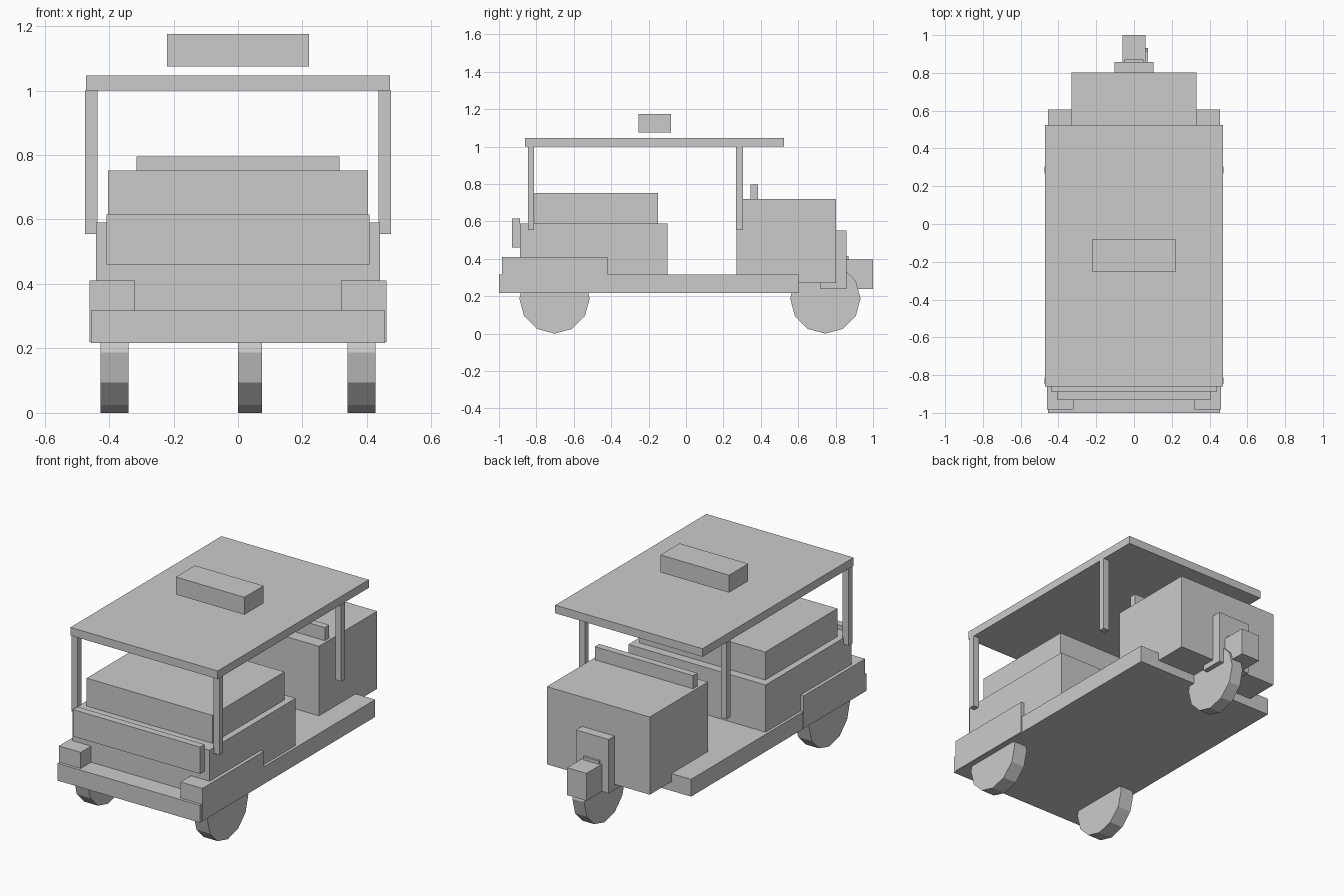
import bpy, bmesh, math
from mathutils import Matrix

if "Cube" in bpy.data.objects:
    bpy.data.objects.remove(bpy.data.objects["Cube"])


def finish(name, bm):
    mesh = bpy.data.meshes.new(name)
    bm.to_mesh(mesh)
    bm.free()
    obj = bpy.data.objects.new(name, mesh)
    bpy.context.collection.objects.link(obj)
    return obj


def box(name, x, y, z):
    """Box from (min, max) ranges on each axis."""
    bm = bmesh.new()
    size = [r[1] - r[0] for r in (x, y, z)]
    mid = [(r[0] + r[1]) / 2 for r in (x, y, z)]
    bmesh.ops.create_cube(bm, size=1, matrix=Matrix.Translation(mid) @ Matrix.Diagonal((*size, 1)))
    return finish(name, bm)


def wheel(name, x, y, radius=0.188):
    """Twelve-sided wheel with its axle along x, standing on the ground."""
    bm = bmesh.new()
    place = Matrix.Translation(((x[0] + x[1]) / 2, y, radius)) @ Matrix.Rotation(math.pi / 2, 4, 'Y')
    bmesh.ops.create_cone(bm, cap_ends=True, segments=12, radius1=radius, radius2=radius,
                          depth=x[1] - x[0], matrix=place)
    return finish(name, bm)


def wide(half):
    return (-half, half)


# Chassis and front body
box("floor", wide(0.456), (-1.0, 0.605), (0.217, 0.317))
box("lower_body", wide(0.44), (-0.888, -0.10), (0.31, 0.59))
box("upper_body", wide(0.403), (-0.81, -0.15), (0.58, 0.752))
box("front_panel", wide(0.408), (-0.93, -0.888), (0.46, 0.615))

# Rear cabin with backrest and rear fittings
box("rear_cabin", wide(0.33), (0.27, 0.803), (0.27, 0.72))
box("backrest", wide(0.315), (0.345, 0.385), (0.715, 0.796))
box("rear_bracket", wide(0.104), (0.72, 0.857), (0.238, 0.55))
box("rear_plate", wide(0.05), (0.85, 0.87), (0.25, 0.415))
box("rear_box", wide(0.062), (0.857, 1.0), (0.238, 0.397))

# Roof and the sign floating above it
box("roof", wide(0.472), (-0.86, 0.523), (1.0, 1.047))
box("roof_sign", wide(0.22), (-0.255, -0.08), (1.074, 1.175))

# Paired parts on both sides
for side, s in (("left", -1), ("right", 1)):
    def span(a, b):
        return tuple(sorted((s * a, s * b)))
    box(f"fender_{side}", span(0.32, 0.46), (-0.983, -0.42), (0.22, 0.41))
    box(f"front_post_{side}", span(0.436, 0.474), (-0.846, -0.812), (0.555, 1.0))
    box(f"rear_post_{side}", span(0.436, 0.474), (0.268, 0.304), (0.555, 1.0))
    wheel(f"front_wheel_{side}", span(0.34, 0.427), -0.703)

# Single rear wheel, set slightly off centre
wheel("rear_wheel", (0.0, 0.075), 0.745)
